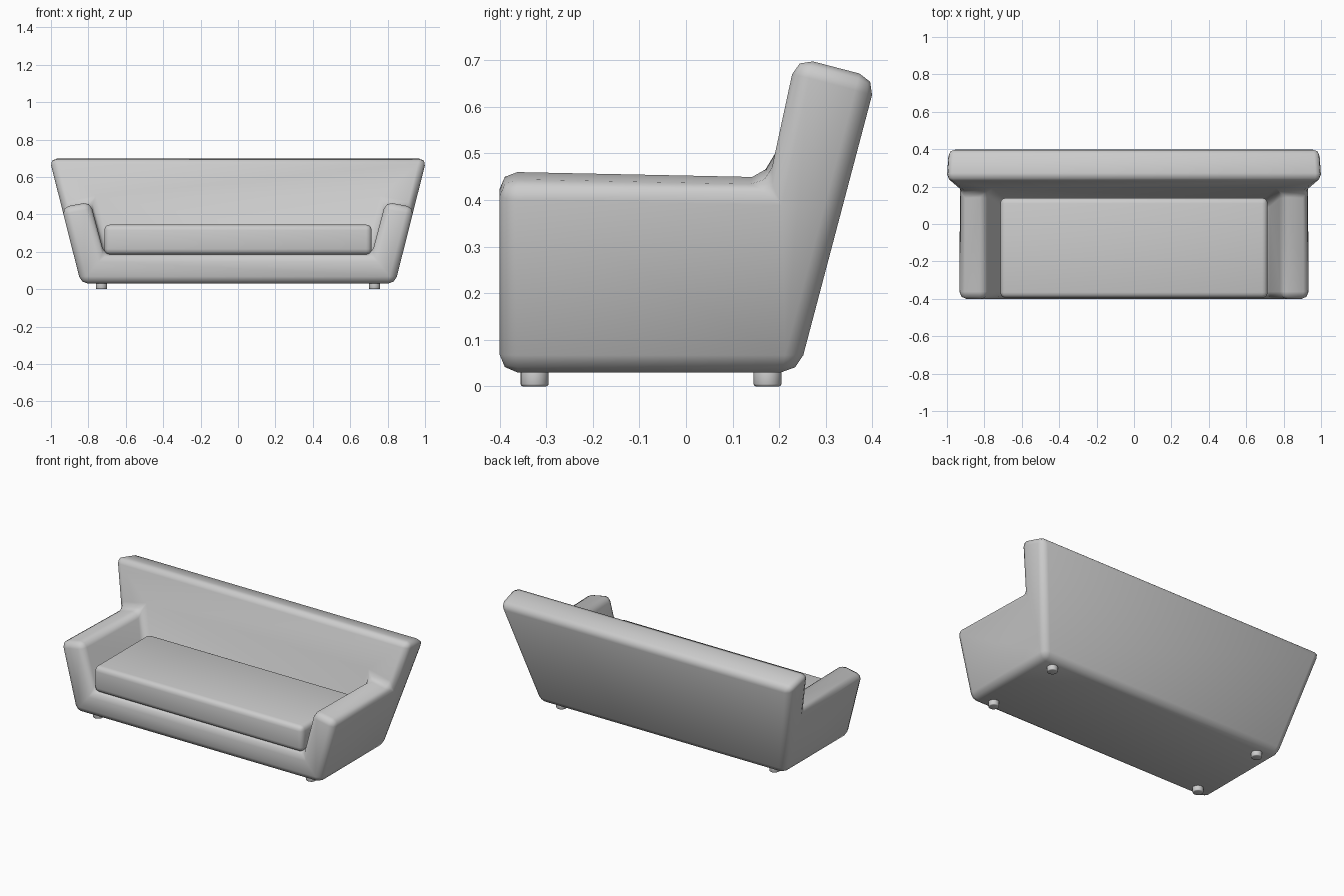
import bpy, bmesh

if "Cube" in bpy.data.objects:
    bpy.data.objects.remove(bpy.data.objects["Cube"])


def side(z):
    """Outer half-width of the flared body at height z."""
    return 0.84 + 0.252 * (z - 0.03)


def backrest(z):
    """Depth of the leaning backrest front at height z."""
    return 0.123 + 0.216 * (z - 0.185)


def rounded(obj, width, segments):
    bev = obj.modifiers.new("rounding", 'BEVEL')
    bev.width, bev.segments = width, segments
    bev.limit_method, bev.angle_limit = 'ANGLE', 0.5
    obj.data.polygons.foreach_set("use_smooth", [True] * len(obj.data.polygons))


def link(name, bm):
    bmesh.ops.recalc_face_normals(bm, faces=bm.faces)
    me = bpy.data.meshes.new(name)
    bm.to_mesh(me)
    bm.free()
    obj = bpy.data.objects.new(name, me)
    bpy.context.collection.objects.link(obj)
    return obj


# Sofa body: named corners of the right half, mirrored to the left
corners = {
    "base_front": (side(0.03), -0.4, 0.03),
    "base_back": (side(0.03), 0.242, 0.03),
    "top_back": (side(0.662), 0.409, 0.662),
    "top_front": (side(0.707), backrest(0.707), 0.707),
    "arm_out_front": (side(0.438), -0.4, 0.438),
    "arm_out_back": (side(0.426), backrest(0.426), 0.426),
    "arm_in_front": (0.79, -0.4, 0.468),
    "arm_in_back": (0.787, backrest(0.456), 0.456),
    "seat_front": (0.715, -0.4, 0.185),
    "seat_back": (0.715, backrest(0.185), 0.185),
}
bm = bmesh.new()
R = {k: bm.verts.new(c) for k, c in corners.items()}
L = {k: bm.verts.new((-c[0], c[1], c[2])) for k, c in corners.items()}

# Faces on each side: outer side, arm top, arm inside
for S in (R, L):
    for keys in (
        ("base_front", "base_back", "top_back", "top_front", "arm_out_back", "arm_out_front"),
        ("arm_out_front", "arm_out_back", "arm_in_back", "arm_in_front"),
        ("arm_in_front", "arm_in_back", "seat_back", "seat_front"),
    ):
        bm.faces.new([S[k] for k in keys])

# Faces across: bottom, back, top, seat, front, backrest
for keys in (
    ("base_front", "base_back"),
    ("base_back", "top_back"),
    ("top_back", "top_front"),
    ("seat_front", "seat_back"),
    ("base_front", "arm_out_front", "arm_in_front", "seat_front"),
    ("top_front", "arm_out_back", "arm_in_back", "seat_back"),
):
    bm.faces.new([R[k] for k in keys] + [L[k] for k in reversed(keys)])
rounded(link("sofa_body", bm), 0.038, 2)

# Seat cushion
bm = bmesh.new()
bmesh.ops.create_cube(bm, size=1)
bmesh.ops.scale(bm, vec=(1.43, 0.535, 0.16), verts=bm.verts)
bmesh.ops.translate(bm, vec=(0, -0.1275, 0.265), verts=bm.verts)
rounded(link("seat_cushion", bm), 0.03, 3)

# Four short round feet
for y, row in ((-0.325, "front"), (0.175, "back")):
    for x, hand in ((-0.73, "left"), (0.73, "right")):
        bm = bmesh.new()
        bmesh.ops.create_cone(bm, cap_ends=True, segments=24, radius1=0.03,
                              radius2=0.03, depth=0.04)
        bmesh.ops.translate(bm, vec=(x, y, 0.02), verts=bm.verts)
        rounded(link(f"{row}_{hand}_foot", bm), 0.005, 2)
